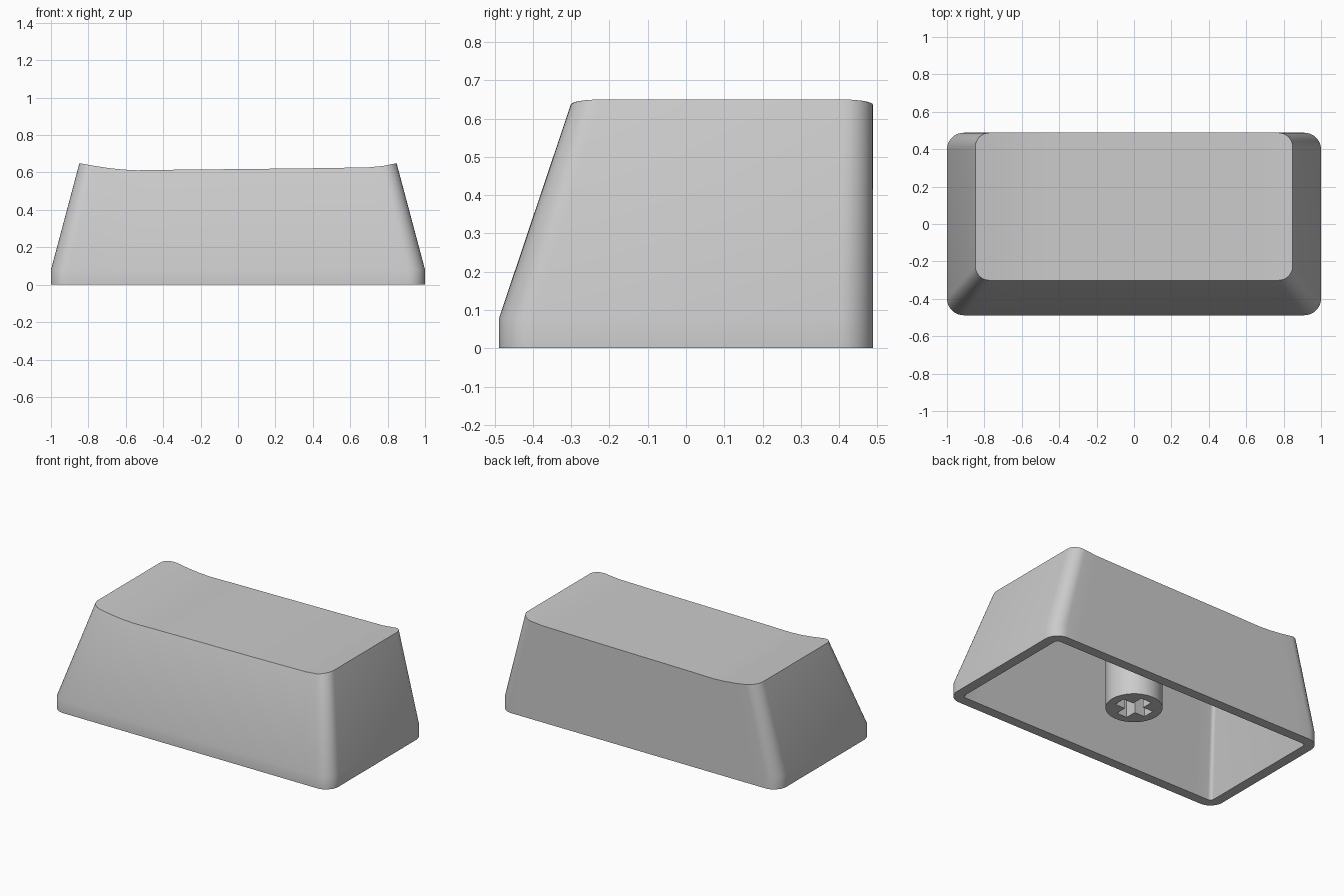
import bpy, bmesh, math
from mathutils import Vector

if "Cube" in bpy.data.objects:
    bpy.data.objects.remove(bpy.data.objects["Cube"])

# Dish height across the cap
DISH = [(-0.86, .652), (-0.84, .648), (-0.75, .632), (-0.66, .619), (-0.59, .6135), (-0.52, .611),
        (-0.4, .614), (0, .618), (0.4, .6225), (0.74, .628), (0.84, .648), (0.86, .652)]


def dish(x):
    for (x0, z0), (x1, z1) in zip(DISH, DISH[1:]):
        if x <= x1:
            return z0 + (z1 - z0) * (x - x0) / (x1 - x0)
    return DISH[-1][1]


ARC, LONG = 8, 20


def ring(hx, y0, y1, r, z):
    """Rounded rectangle: front points left to right, then back points right to left."""
    arc = [math.pi / 2 * i / ARC for i in range(ARC + 1)]
    half = [(-hx + r - r * math.cos(a), r - r * math.sin(a)) for a in arc]
    half += [((hx - r) * (2 * i / LONG - 1), 0) for i in range(1, LONG)]
    half += [(-x, d) for x, d in reversed(half[:ARC + 1])]
    front = [Vector((x, y0 + d, z)) for x, d in half]
    back = [Vector((x, y1 - d, z)) for x, d in reversed(half)]
    return front + back


# Outer skirt, dished top edge, hollow inside
base = ring(1.0, -.488, .488, .09, 0)
kink = ring(1.0, -.488, .488, .09, .08)
top = ring(.848, -.301, .488, .075, .65)
for p in top:
    p.z = dish(p.x)
rim = ring(.936, -.424, .424, .022, 0)
ceiling = ring(.80, -.235, .424, .022, .56)

bm = bmesh.new()
loops = [[bm.verts.new(p) for p in r] for r in (top, kink, base, rim, ceiling)]
n = len(top)
for a, b in zip(loops, loops[1:]):
    for i in range(n):
        j = (i + 1) % n
        bm.faces.new((a[i], a[j], b[j], b[i]))
# Close top and ceiling with strips running front to back
for lp in (loops[0], loops[-1]):
    for i in range(n // 2 - 1):
        bm.faces.new((lp[i], lp[i + 1], lp[n - 2 - i], lp[n - 1 - i]))
bmesh.ops.recalc_face_normals(bm, faces=bm.faces)
mesh = bpy.data.meshes.new("cap_shell")
bm.to_mesh(mesh)
bm.free()
shell = bpy.data.objects.new("cap_shell", mesh)
bpy.context.collection.objects.link(shell)

# Mounting stem with a cross-shaped socket
bpy.ops.mesh.primitive_cylinder_add(vertices=32, radius=.165, depth=.485, location=(0, 0, .3275))
stem = bpy.context.object
stem.name = "stem"
for size in ((.22, .075, .5), (.075, .22, .5)):
    bpy.ops.mesh.primitive_cube_add(size=1, location=(0, 0, .05))
    cutter = bpy.context.object
    cutter.name = "socket_cutter"
    cutter.scale = size
    cutter.hide_render = True
    bpy.context.view_layer.update()
    mod = stem.modifiers.new("socket", 'BOOLEAN')
    mod.operation, mod.solver, mod.object = 'DIFFERENCE', 'EXACT', cutter
    bpy.context.view_layer.objects.active = stem
    bpy.ops.object.modifier_apply(modifier=mod.name)
    bpy.data.objects.remove(cutter)

# Smooth shading with sharp rims
for ob in (shell, stem):
    bpy.ops.object.select_all(action='DESELECT')
    ob.select_set(True)
    bpy.context.view_layer.objects.active = ob
    bpy.ops.object.shade_smooth_by_angle(angle=math.radians(30))
